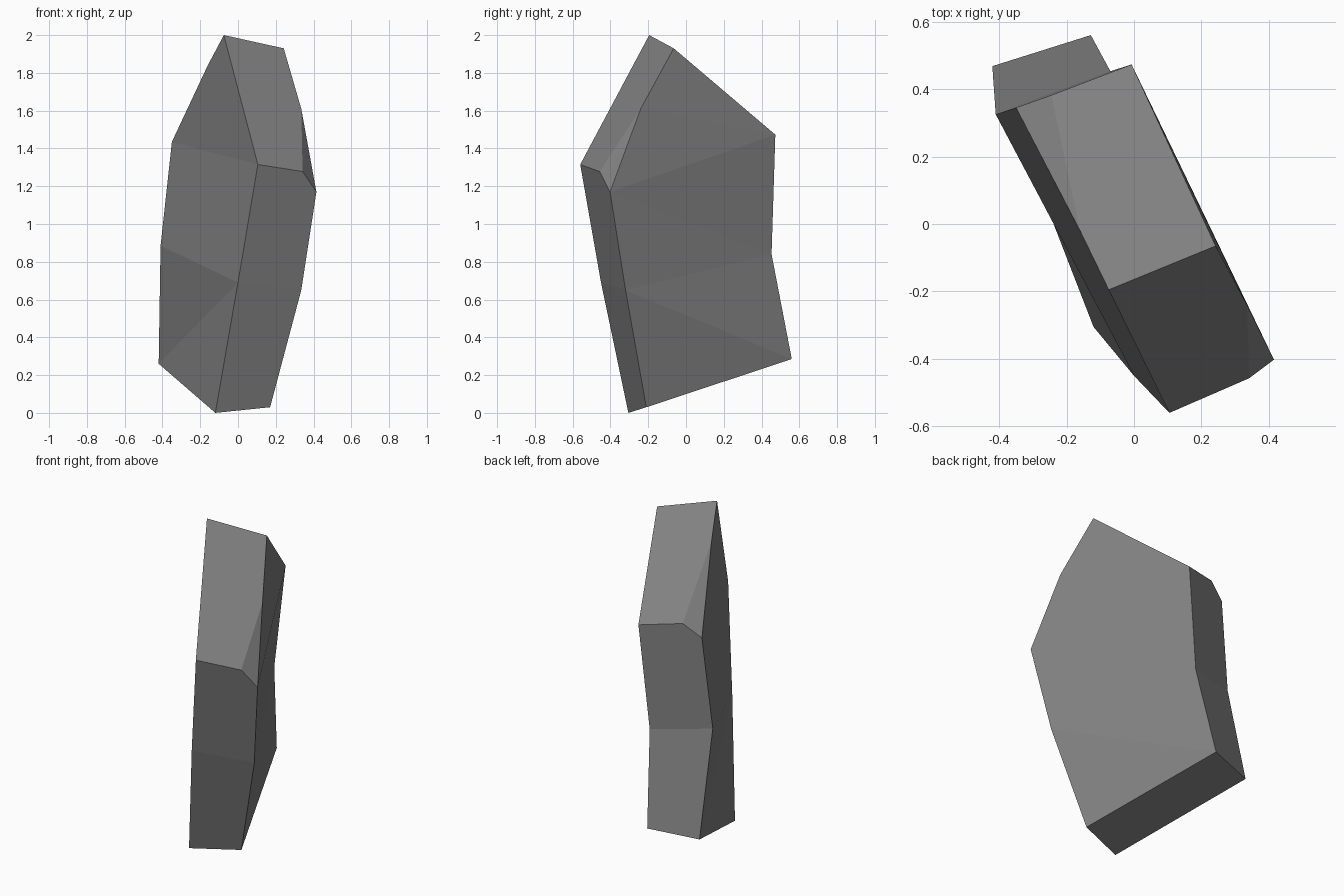
import bpy, bmesh

if "Cube" in bpy.data.objects:
    bpy.data.objects.remove(bpy.data.objects["Cube"])

# Flat stone colour
stone = bpy.data.materials.new("stone grey")
stone.diffuse_color = (0.22, 0.22, 0.22, 1)
stone.use_nodes = True
stone.node_tree.nodes["Principled BSDF"].inputs["Base Color"].default_value = stone.diffuse_color

# Outlines of the slab's two broad sides, from the foot up the front and down the back
LEFT = [(-.12, -.305, 0), (0, -.45, .69), (.105, -.56, 1.315), (-.075, -.195, 2),
        (-.16, -.02, 1.84), (-.35, .345, 1.435), (-.41, .325, .885), (-.42, .468, .26)]
RIGHT = [(.17, -.21, .03), (.335, -.32, .65), (.415, -.402, 1.17), (.335, -.24, 1.61),
         (.242, -.065, 1.93), (-.007, .473, 1.473), (-.07, .453, .84), (-.128, .56, .285)]

bm = bmesh.new()
L = [bm.verts.new(p) for p in LEFT]
R = [bm.verts.new(p) for p in RIGHT]
chip_front = bm.verts.new((.342, -.457, 1.278))   # chipped front corner
chip_back = bm.verts.new((-.245, .382, 1.51))     # chipped back corner


def fan(ring, picks):
    for pick in picks:
        bm.faces.new([ring[i] for i in pick])


# Broad sides, split along their shallow folds
fan(L, [(0, 1, 7), (1, 6, 7), (1, 2, 5, 6), (2, 3, 4, 5)])
fan(R, [(0, 1, 7), (1, 6, 7), (1, 2, 6), (2, 5, 6), (2, 3, 5), (3, 4, 5)])

# Narrow rim around the slab, with the two chips
for rim in ([L[0], L[1], R[1], R[0]],
            [L[1], L[2], chip_front, R[2], R[1]],
            [chip_front, R[2], R[3]],
            [L[2], L[3], R[4], R[3], chip_front],
            [L[3], R[4], R[5], chip_back, L[4]],
            [L[4], chip_back, L[5]],
            [L[5], chip_back, R[5], R[6], L[6]],
            [L[6], R[6], R[7], L[7]],
            [L[7], R[7], R[0], L[0]]):
    bm.faces.new(rim)

bmesh.ops.recalc_face_normals(bm, faces=bm.faces)
mesh = bpy.data.meshes.new("standing_stone")
bm.to_mesh(mesh)
bm.free()
mesh.materials.append(stone)
bpy.context.collection.objects.link(bpy.data.objects.new("standing_stone", mesh))
